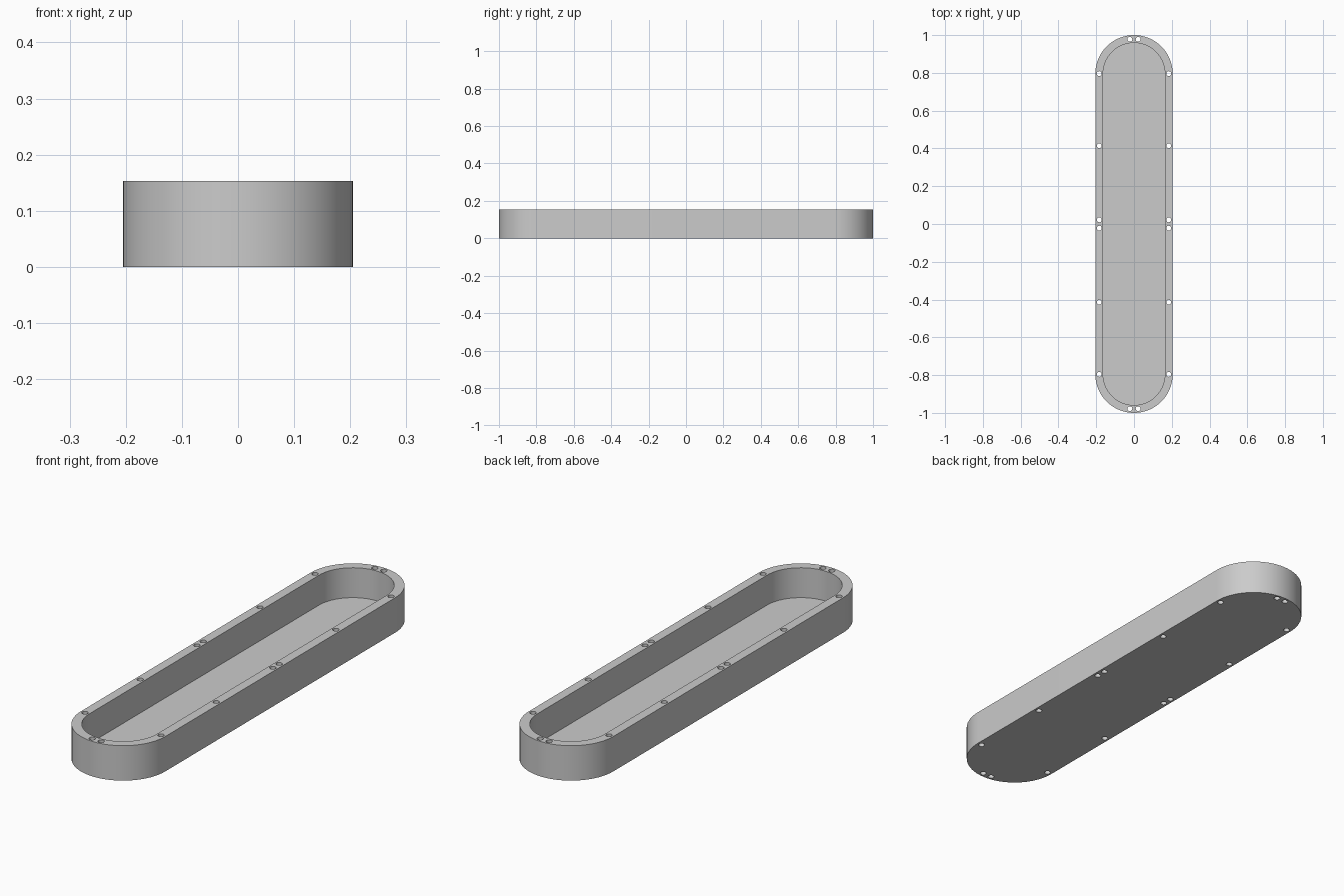
import bpy
import bmesh
from math import sin, cos, pi, radians

cube = bpy.data.objects.get("Cube")
if cube:
    bpy.data.objects.remove(cube, do_unlink=True)

OUTER_R, INNER_R = 0.205, 0.164   # end radii of the shell and the cavity
STRAIGHT = 1 - OUTER_R            # half length of the straight sides
HEIGHT, FLOOR = 0.153, 0.022
HOLE_R, HOLE_X = 0.013, 0.184

grey = bpy.data.materials.new("plain grey")
grey.use_nodes = True
colour = (0.6, 0.6, 0.6, 1)
grey.diffuse_color = colour
grey.node_tree.nodes["Principled BSDF"].inputs["Base Color"].default_value = colour


def stadium(r, n=32):
    """Outline with two half-round ends."""
    half = [(r * cos(pi * i / n), STRAIGHT + r * sin(pi * i / n)) for i in range(n + 1)]
    return half + [(-x, -y) for x, y in half]


def circle(x, y, n=24):
    return [(x + HOLE_R * cos(2 * pi * i / n), y + HOLE_R * sin(2 * pi * i / n))
            for i in range(n)]


def slab(name, outlines, z0, z1):
    """Fill nested outlines and extrude them between two heights."""
    curve = bpy.data.curves.new(name, 'CURVE')
    curve.dimensions = '2D'
    curve.fill_mode = 'BOTH'
    curve.extrude = (z1 - z0) / 2
    for pts in outlines:
        spline = curve.splines.new('POLY')
        spline.points.add(len(pts) - 1)
        for p, (x, y) in zip(spline.points, pts):
            p.co = (x, y, 0, 1)
        spline.use_cyclic_u = True
    ob = bpy.data.objects.new(name, curve)
    bpy.context.collection.objects.link(ob)
    bpy.ops.object.select_all(action='DESELECT')
    ob.select_set(True)
    bpy.context.view_layer.objects.active = ob
    bpy.ops.object.convert(target='MESH')
    ob = bpy.context.object
    ob.name = name
    bm = bmesh.new()
    bm.from_mesh(ob.data)
    bmesh.ops.remove_doubles(bm, verts=bm.verts, dist=0.0001)
    bmesh.ops.translate(bm, verts=bm.verts, vec=(0, 0, (z0 + z1) / 2))
    bmesh.ops.recalc_face_normals(bm, faces=bm.faces)
    bm.to_mesh(ob.data)
    bm.free()
    ob.data.materials.clear()
    ob.data.materials.append(grey)
    bpy.ops.object.shade_smooth_by_angle(angle=radians(30))
    return ob


# Screw holes, mirrored to all four quarters
spots = [(HOLE_X, y) for y in (0.022, 0.414, 0.796)] + [(0.022, 0.978)]
holes = [circle(sx * x, sy * y) for x, y in spots for sx in (1, -1) for sy in (1, -1)]

# Base plate and the wall standing on its edge
slab("floor_plate", [stadium(OUTER_R)] + holes, 0, FLOOR)
slab("rim_wall", [stadium(OUTER_R), stadium(INNER_R)] + holes, FLOOR, HEIGHT)
